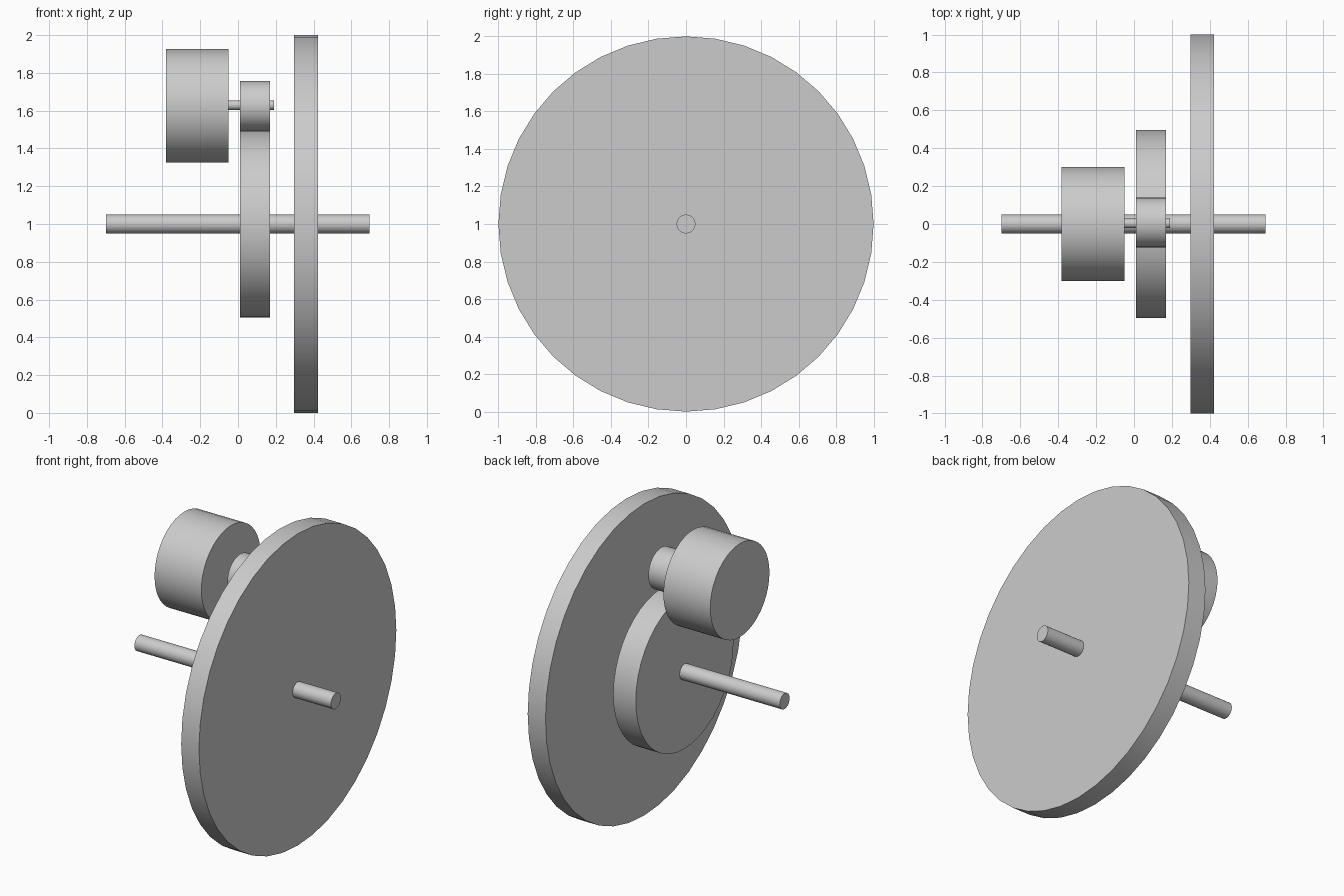
import bpy, math

cube = bpy.data.objects.get("Cube")
if cube:
    bpy.data.objects.remove(cube, do_unlink=True)

# Single plain grey for every part
grey = bpy.data.materials.new("plain grey")
grey.use_nodes = True
colour = (0.6, 0.6, 0.6, 1)
grey.diffuse_color = colour
grey.node_tree.nodes["Principled BSDF"].inputs["Base Color"].default_value = colour


def disc(name, x0, x1, radius, z, y=0.0, sides=40):
    """Closed cylinder lying along x, from x0 to x1."""
    bpy.ops.mesh.primitive_cylinder_add(
        vertices=sides, radius=radius, depth=x1 - x0,
        location=((x0 + x1) / 2, y, z), rotation=(0, math.pi / 2, 0))
    ob = bpy.context.object
    ob.name = name
    ob.data.materials.append(grey)
    bpy.ops.object.shade_smooth_by_angle(angle=math.radians(30))
    return ob


AXLE_Z = 1.0
MOTOR_Z = 1.626

# Main axle with the wheel and the large gear
disc("axle", -0.70, 0.695, 0.05, AXLE_Z)
disc("wheel", 0.297, 0.423, 1.0, AXLE_Z)
disc("large_gear", 0.01, 0.17, 0.495, AXLE_Z)

# Motor with its shaft and pinion
disc("motor", -0.382, -0.05, 0.30, MOTOR_Z)
disc("motor_shaft", -0.06, 0.19, 0.025, MOTOR_Z + 0.003, 0.003)
disc("pinion", 0.01, 0.17, 0.131, MOTOR_Z, 0.008)
